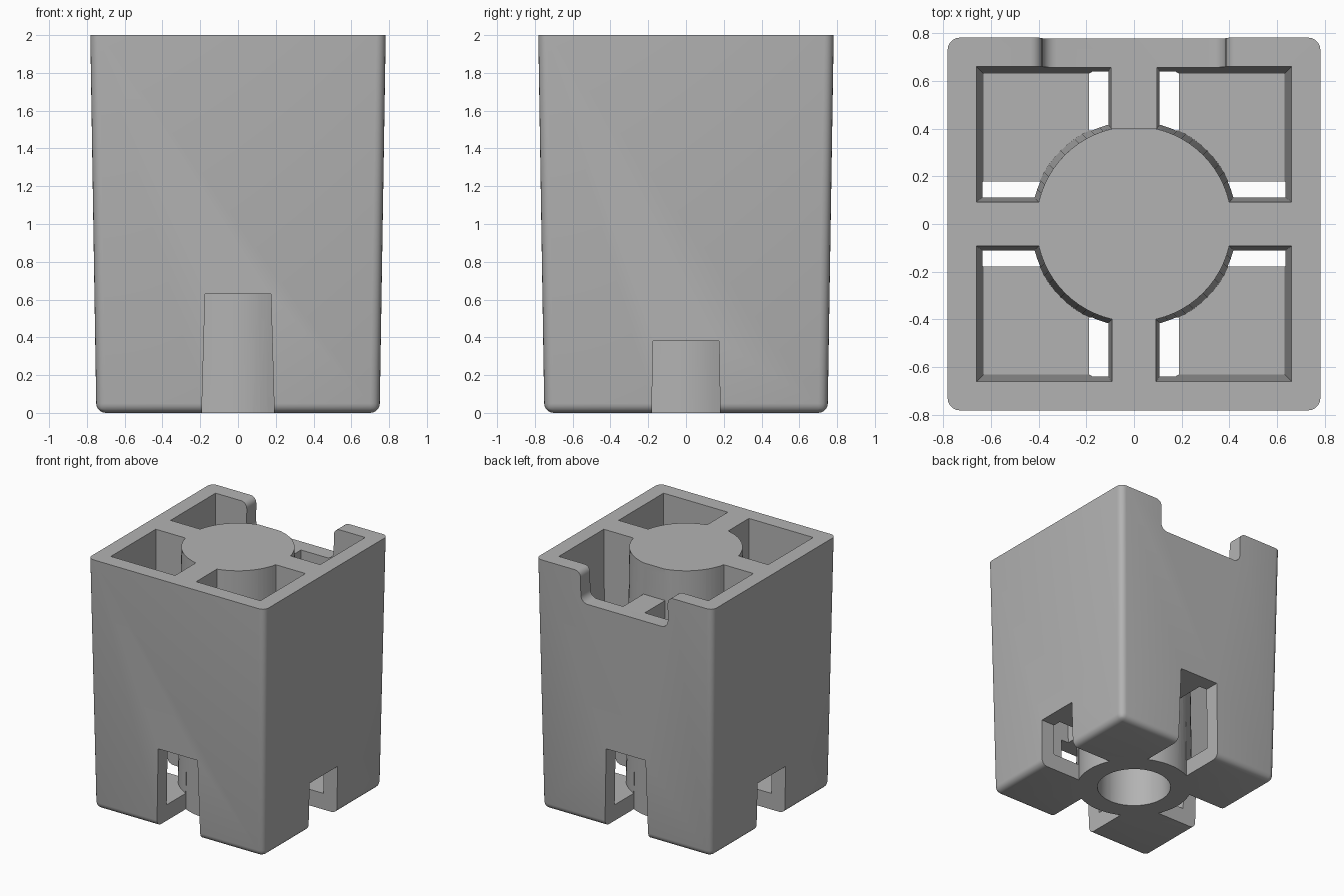
import bpy, bmesh, math

if "Cube" in bpy.data.objects:
    bpy.data.objects.remove(bpy.data.objects["Cube"])

grey = bpy.data.materials.new("plain_grey")
grey.diffuse_color = (0.45, 0.45, 0.45, 1)
grey.use_nodes = True
grey.node_tree.nodes["Principled BSDF"].inputs["Base Color"].default_value = grey.diffuse_color


def finish(bm, name):
    bmesh.ops.recalc_face_normals(bm, faces=bm.faces)
    me = bpy.data.meshes.new(name)
    bm.to_mesh(me)
    bm.free()
    ob = bpy.data.objects.new(name, me)
    bpy.context.collection.objects.link(ob)
    me.materials.append(grey)
    return ob


def loft(bottom, top):
    """Closed solid between two matching loops of 3D points."""
    bm = bmesh.new()
    a = [bm.verts.new(p) for p in bottom]
    b = [bm.verts.new(p) for p in top]
    bm.faces.new(a)
    bm.faces.new(b)
    n = len(a)
    for i in range(n):
        bm.faces.new((a[i], a[(i + 1) % n], b[(i + 1) % n], b[i]))
    return bm


def square(h, z):
    return [(-h, -h, z), (h, -h, z), (h, h, z), (-h, h, z)]


def circle(r, z, n=48):
    return [(r * math.cos(2 * math.pi * i / n), r * math.sin(2 * math.pi * i / n), z) for i in range(n)]


# tapered block with rounded uprights and rounded lower rim
bm = loft(square(0.75, 0), square(0.782, 2))
edges = [e for e in bm.edges if not all(v.co.z > 1 for v in e.verts)]
bmesh.ops.bevel(bm, geom=edges, offset=0.05, segments=5, profile=0.5, affect='EDGES')
body = finish(bm, "block_body")


def cut(bm):
    cutter = finish(bm, "cutter")
    cutter.hide_render = True
    m = body.modifiers.new("cut", 'BOOLEAN')
    m.operation = 'DIFFERENCE'
    m.solver = 'EXACT'
    m.object = cutter
    bpy.context.view_layer.objects.active = body
    bpy.ops.object.modifier_apply(modifier=m.name)
    bpy.data.objects.remove(cutter)


# four corner pockets around the central core
def pocket(sx, sy, outer, inner, r, z):
    a0 = math.asin(inner / r)
    a1 = math.pi / 2 - a0
    pts = [(inner, outer), (outer, outer), (outer, inner)]
    for i in range(13):
        a = a0 + (a1 - a0) * i / 12
        pts.append((r * math.cos(a), r * math.sin(a)))
    return [(sx * x, sy * y, z) for x, y in pts]


for sx in (-1, 1):
    for sy in (-1, 1):
        cut(loft(pocket(sx, sy, 0.632, 0.113, 0.435, 0.13),
                 pocket(sx, sy, 0.662, 0.093, 0.41, 2.02)))


# slots in the lower walls, ending at the core
def slot(angle, w, z):
    r = 0.43
    a = math.asin(w / r)
    pts = [(-w, 1.0), (w, 1.0)]
    for i in range(11):
        t = a - 2 * a * i / 10
        pts.append((r * math.sin(t), r * math.cos(t)))
    c, s = math.cos(angle), math.sin(angle)
    return [(x * c - y * s, x * s + y * c, z) for x, y in pts]


for k in range(4):
    height, low, high = ((0.63, 0.192, 0.174), (0.38, 0.181, 0.175))[k % 2]
    cut(loft(slot(k * math.pi / 2, low, -0.01), slot(k * math.pi / 2, high, height)))

# blind hole in the underside of the core
cut(loft(circle(0.275, -0.02), circle(0.26, 1.2)))

# rounded notch at the top of the back wall, also lowering the back rib
half, floor, r = 0.385, 1.75, 0.06
right = []
for i in range(7):
    t = math.pi / 2 * i / 6
    right.append((half - r + r * math.sin(t), floor + r - r * math.cos(t)))
for i in range(7):
    t = math.pi / 2 * i / 6
    right.append((half + 0.05 - 0.05 * math.cos(t), 1.95 + 0.05 * math.sin(t)))
right.append((half + 0.05, 2.05))
profile = right + [(-x, z) for x, z in reversed(right)]
cut(loft([(x, 0.4, z) for x, z in profile], [(x, 1.0, z) for x, z in profile]))

# smooth rounded surfaces, keep hard edges
bpy.ops.object.select_all(action='DESELECT')
body.select_set(True)
bpy.context.view_layer.objects.active = body
bpy.ops.object.shade_smooth_by_angle(angle=math.radians(30))
